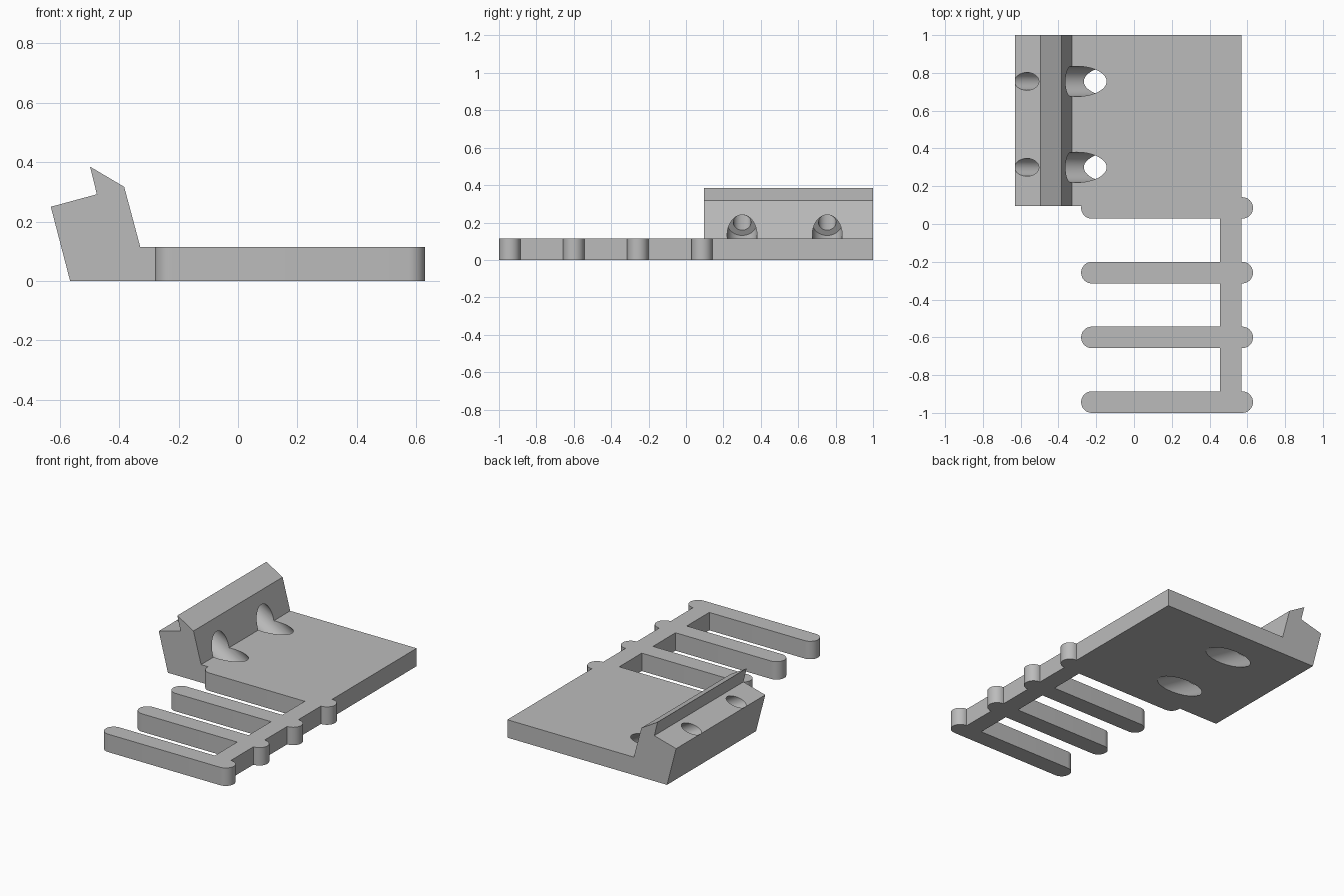
import bpy
import bmesh
import math
from mathutils import Matrix, Vector

cube = bpy.data.objects.get("Cube")
if cube:
    bpy.data.objects.remove(cube, do_unlink=True)

grey = bpy.data.materials.new("plain grey")
grey.use_nodes = True
colour = (0.5, 0.5, 0.5, 1)
grey.diffuse_color = colour
grey.node_tree.nodes["Principled BSDF"].inputs["Base Color"].default_value = colour

THICK = 0.115
RADIUS = 0.057


def add_object(name, bm):
    bmesh.ops.recalc_face_normals(bm, faces=bm.faces[:])
    mesh = bpy.data.meshes.new(name)
    bm.to_mesh(mesh)
    bm.free()
    mesh.materials.append(grey)
    obj = bpy.data.objects.new(name, mesh)
    bpy.context.collection.objects.link(obj)
    return obj


def prism(name, points, direction):
    """Extrude a closed outline along a direction."""
    bm = bmesh.new()
    face = bm.faces.new([bm.verts.new(p) for p in points])
    new = bmesh.ops.extrude_face_region(bm, geom=[face])["geom"]
    verts = [v for v in new if isinstance(v, bmesh.types.BMVert)]
    bmesh.ops.translate(bm, verts=verts, vec=direction)
    return add_object(name, bm)


def tube(name, radius, start, end):
    """Cylinder between two points."""
    axis = end - start
    turn = axis.to_track_quat('Z', 'Y').to_matrix().to_4x4()
    bm = bmesh.new()
    bmesh.ops.create_cone(bm, cap_ends=True, segments=48, radius1=radius,
                          radius2=radius, depth=axis.length,
                          matrix=Matrix.Translation((start + end) / 2) @ turn)
    return add_object(name, bm)


def combine(body, tool, operation):
    """Apply a boolean and drop the tool."""
    tool.hide_render = True
    mod = body.modifiers.new(operation, 'BOOLEAN')
    mod.operation = operation
    mod.solver = 'EXACT'
    mod.object = tool
    bpy.context.view_layer.objects.active = body
    bpy.ops.object.modifier_apply(modifier=mod.name)
    bpy.data.objects.remove(tool, do_unlink=True)


# Base plate with the leaning, notched wall
profile = [(-0.565, 0), (-0.63, 0.25), (-0.475, 0.292), (-0.498, 0.385),
           (-0.383, 0.317), (-0.329, THICK), (0.57, THICK), (0.57, 0)]
body = prism("bracket_with_comb", [(x, 0.095, z) for x, z in profile], (0, 0.905, 0))

# Spine carrying the fingers
spine = [(0.455, -0.943, 0), (0.57, -0.943, 0), (0.57, 0.2, 0), (0.455, 0.2, 0)]
combine(body, prism("spine", spine, (0, 0, THICK)), 'UNION')

# Four round-ended fingers
for i in range(4):
    y = -0.943 + i * 0.3427
    outline = []
    for cx, first in ((0.573, -90), (-0.223, 90)):
        for k in range(17):
            a = math.radians(first + k * 180 / 16)
            outline.append((cx + RADIUS * math.cos(a), y + RADIUS * math.sin(a), 0))
    combine(body, prism("finger", outline, (0, 0, THICK)), 'UNION')

# Two slanted screw holes, each with a wide bore running out through the base
slope = Vector((math.cos(math.radians(30)), 0, -0.5))
for y in (0.3, 0.755):
    seat = Vector((-0.452, y, 0.2))
    combine(body, tube("screw_hole", 0.047, seat - slope * 0.3, seat + slope * 0.1), 'DIFFERENCE')
    combine(body, tube("wide_bore", 0.08, seat, seat + slope * 0.8), 'DIFFERENCE')

bpy.ops.object.select_all(action='DESELECT')
body.select_set(True)
bpy.context.view_layer.objects.active = body
bpy.ops.object.shade_smooth_by_angle(angle=math.radians(30))
